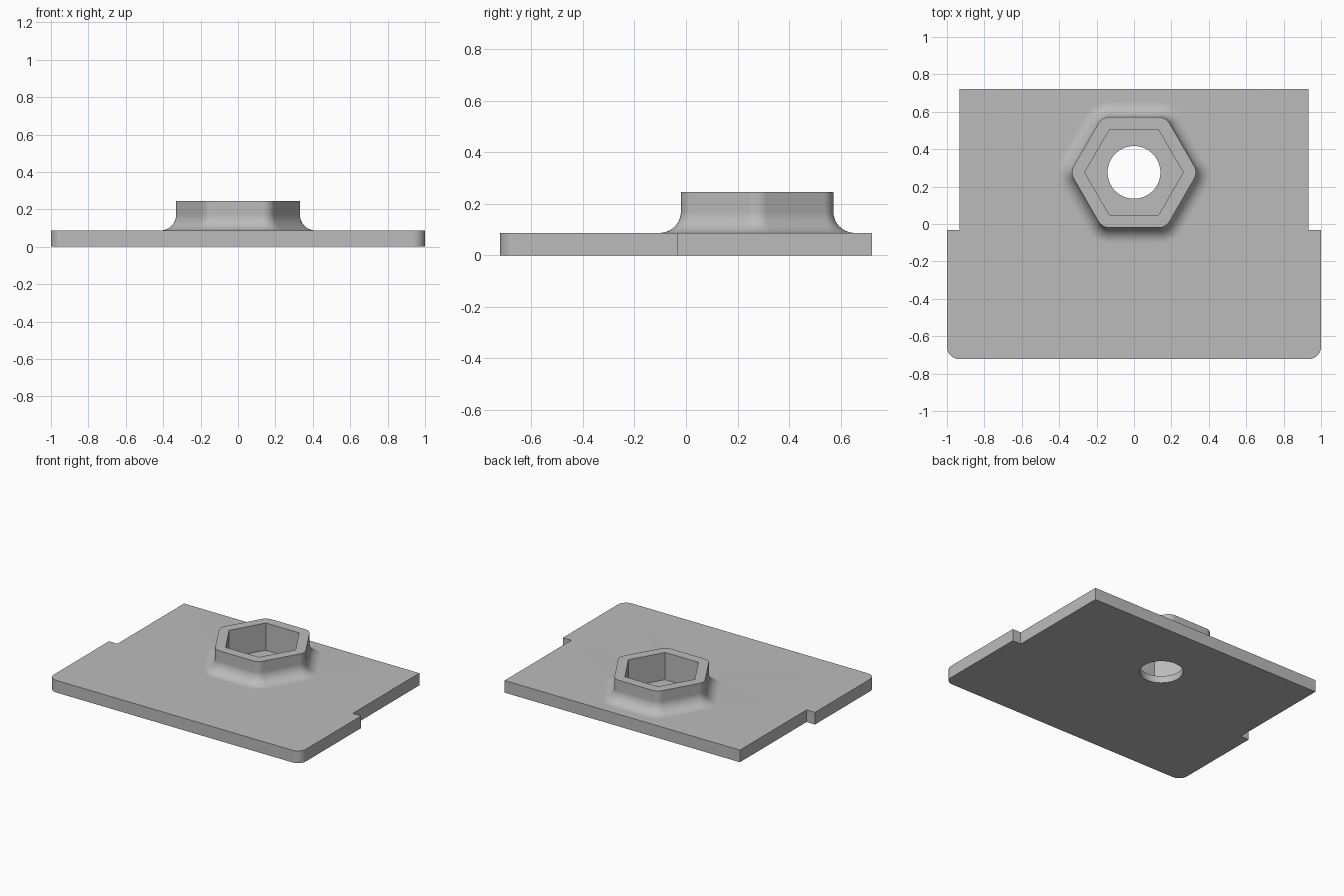
import bpy, bmesh, math

if "Cube" in bpy.data.objects:
    bpy.data.objects.remove(bpy.data.objects["Cube"])

# Main dimensions
T = 0.087                    # plate thickness
HALF_Y = 0.722
NOTCH_Y = -0.033             # where the plate narrows
CY = 0.276                   # socket centre
HEX_R, WALL = 0.263, 0.068   # pocket corner radius, socket wall
TOP, FLOOR = 0.245, 0.05     # rim height, pocket floor height
FILLET, HOLE_R = 0.083, 0.141
K = 12                       # steps per arc

steel = bpy.data.materials.new("plain_grey")
steel.diffuse_color = (0.5, 0.5, 0.5, 1)
steel.use_nodes = True
steel.node_tree.nodes["Principled BSDF"].inputs["Base Color"].default_value = steel.diffuse_color

bm = bmesh.new()


def bridge(a, b):
    """Join two closed loops of equal length with quads."""
    n = len(a)
    for i in range(n):
        j = (i + 1) % n
        bm.faces.new((a[i], a[j], b[j], b[i]))


def ring(hex_r, offset, z):
    """Hexagon grown outward by offset with round corners; hex_r = 0 is a circle."""
    verts = []
    for c in range(6):
        mid = math.radians(60 * c)
        for s in range(K + 1):
            a = mid + math.radians(60 * s / K - 30)
            verts.append(bm.verts.new((hex_r * math.cos(mid) + offset * math.cos(a),
                                       CY + hex_r * math.sin(mid) + offset * math.sin(a), z)))
    return verts


# Plate outline: rounded front corners, narrower rear
r = 0.065
half = [(1 - r + r * math.sin(t), -HALF_Y + r - r * math.cos(t))
        for t in (math.pi / 2 * s / K for s in range(K + 1))]
half += [(1, NOTCH_Y), (0.933, NOTCH_Y), (0.933, HALF_Y)]
outline = half + [(-x, y) for x, y in reversed(half)]
bridge([bm.verts.new((x, y, 0)) for x, y in outline],
       [bm.verts.new((x, y, T)) for x, y in outline])

# Socket: fillet, outer wall, rim, hexagonal pocket, floor, round through hole
rings = []
for s in range(K + 1):
    t = math.pi / 2 * s / K
    rings.append(ring(HEX_R, WALL + FILLET * (1 - math.sin(t)),
                      T + FILLET * (1 - math.cos(t))))
rings += [ring(HEX_R, WALL, TOP), ring(HEX_R, 0, TOP), ring(HEX_R, 0, FLOOR),
          ring(0, HOLE_R, FLOOR), ring(0, HOLE_R, 0)]
for a, b in zip(rings, rings[1:]):
    bridge(a, b)
bmesh.ops.remove_doubles(bm, verts=bm.verts[:], dist=1e-5)

# Plate top and underside, each with the socket opening left out
for z in (0, T):
    edges = [e for e in bm.edges if e.is_boundary
             and all(abs(v.co.z - z) < 1e-4 for v in e.verts)]
    bmesh.ops.triangle_fill(bm, use_beauty=True, use_dissolve=False,
                            edges=edges, normal=(0, 0, 1))
bmesh.ops.recalc_face_normals(bm, faces=bm.faces[:])

mesh = bpy.data.meshes.new("socket_plate")
bm.to_mesh(mesh)
bm.free()
mesh.materials.append(steel)
plate = bpy.data.objects.new("socket_plate", mesh)
bpy.context.collection.objects.link(plate)

# Smooth arcs, crisp edges, flat planes
bpy.context.view_layer.objects.active = plate
plate.select_set(True)
bpy.ops.object.shade_smooth_by_angle(angle=math.radians(30))
weighted = plate.modifiers.new("flat_planes", 'WEIGHTED_NORMAL')
weighted.keep_sharp = True
